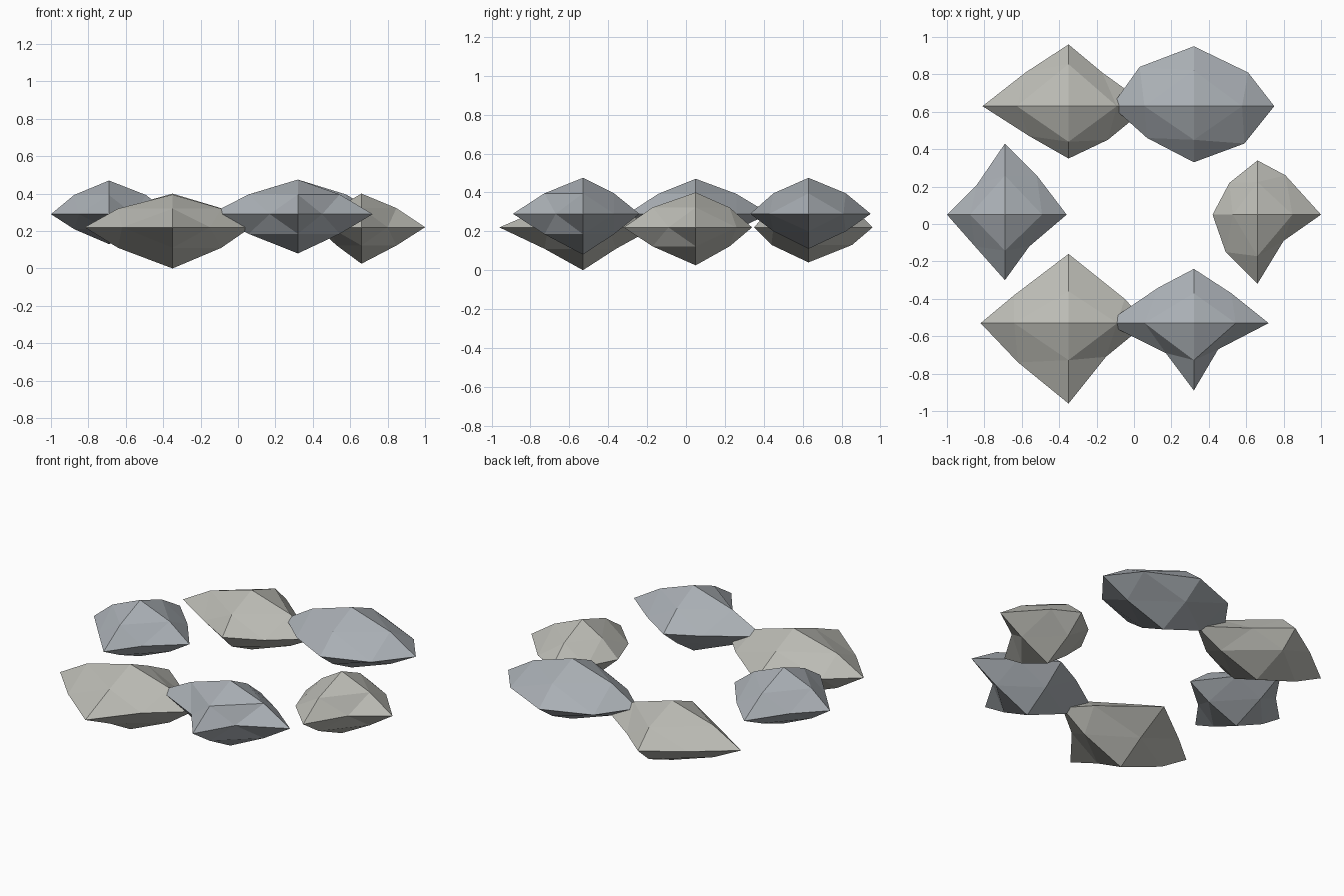
import bpy, bmesh

if "Cube" in bpy.data.objects:
    bpy.data.objects.remove(bpy.data.objects["Cube"])


def material(name, rgb):
    m = bpy.data.materials.new(name)
    m.diffuse_color = (*rgb, 1)
    m.use_nodes = True
    m.node_tree.nodes["Principled BSDF"].inputs["Base Color"].default_value = m.diffuse_color
    return m


WARM = material("warm_stone", (0.50, 0.50, 0.46))
COOL = material("cool_stone", (0.40, 0.43, 0.46))


def stone(name, mat, centre, x, y, z, rim, xz=0.6, yz=0.55):
    """Once-subdivided octahedron. x, y, z: (minus, plus) reach of the tips.
    rim: outline corners between the tips for (-,+), (+,+), (+,-), (-,-)."""
    bm = bmesh.new()

    def vert(p):
        return bm.verts.new([c + d for c, d in zip(centre, p)])

    X = {s: vert((s * x[s > 0], 0, 0)) for s in (-1, 1)}
    Y = {s: vert((0, s * y[s > 0], 0)) for s in (-1, 1)}
    Z = {s: vert((0, 0, s * z[s > 0])) for s in (-1, 1)}
    XY, XZ, YZ = {}, {}, {}
    quadrants = ((-1, 1), (1, 1), (1, -1), (-1, -1))
    for (a, b), (dx, dy) in zip(quadrants, rim):
        XY[a, b] = vert((dx, dy, 0))
        h = b * z[b > 0] * (0.57 if b > 0 else 0.5)
        XZ[a, b] = vert((a * x[a > 0] * xz, 0, h))
        YZ[a, b] = vert((0, a * y[a > 0] * yz, h))
    # four triangles in each octant
    for a, b in quadrants:
        for c in (-1, 1):
            p, q, r = XY[a, b], YZ[b, c], XZ[a, c]
            for tri in ((X[a], p, r), (Y[b], q, p), (Z[c], r, q), (p, q, r)):
                bm.faces.new(tri)
    bmesh.ops.recalc_face_normals(bm, faces=bm.faces)
    me = bpy.data.meshes.new(name)
    bm.to_mesh(me)
    bm.free()
    me.materials.append(mat)
    ob = bpy.data.objects.new(name, me)
    bpy.context.collection.objects.link(ob)


# ring of six stones, alternating low warm and raised cool ones
stone("left_stone", COOL, (-0.69, 0.05, 0.29), (0.31, 0.33), (0.35, 0.38), (0.16, 0.18),
      ((-0.15, 0.16), (0.17, 0.21), (0.13, -0.17), (-0.16, -0.17)))
stone("back_left_stone", WARM, (-0.35, 0.63, 0.22), (0.46, 0.43), (0.28, 0.33), (0.18, 0.18),
      ((-0.23, 0.18), (0.18, 0.18), (0.21, -0.18), (-0.21, -0.16)), yz=0.68)
stone("back_right_stone", COOL, (0.32, 0.63, 0.29), (0.44, 0.43), (0.30, 0.32), (0.18, 0.185),
      ((-0.29, 0.21), (0.29, 0.18), (0.27, -0.20), (-0.25, -0.17)), yz=0.6)
stone("right_stone", WARM, (0.66, 0.05, 0.22), (0.24, 0.34), (0.37, 0.29), (0.195, 0.18),
      ((-0.15, 0.17), (0.15, 0.21), (0.14, -0.14), (-0.17, -0.20)), xz=0.55, yz=0.6)
stone("front_left_stone", WARM, (-0.35, -0.53, 0.22), (0.47, 0.42), (0.43, 0.37), (0.22, 0.175),
      ((-0.29, 0.15), (0.30, 0.13), (0.20, -0.18), (-0.27, -0.21)), xz=0.62, yz=0.46)
stone("front_right_stone", COOL, (0.32, -0.53, 0.29), (0.47, 0.40), (0.36, 0.29), (0.21, 0.185),
      ((-0.19, 0.19), (0.20, 0.16), (0.13, -0.14), (-0.15, -0.16)), xz=0.56, yz=0.55)
